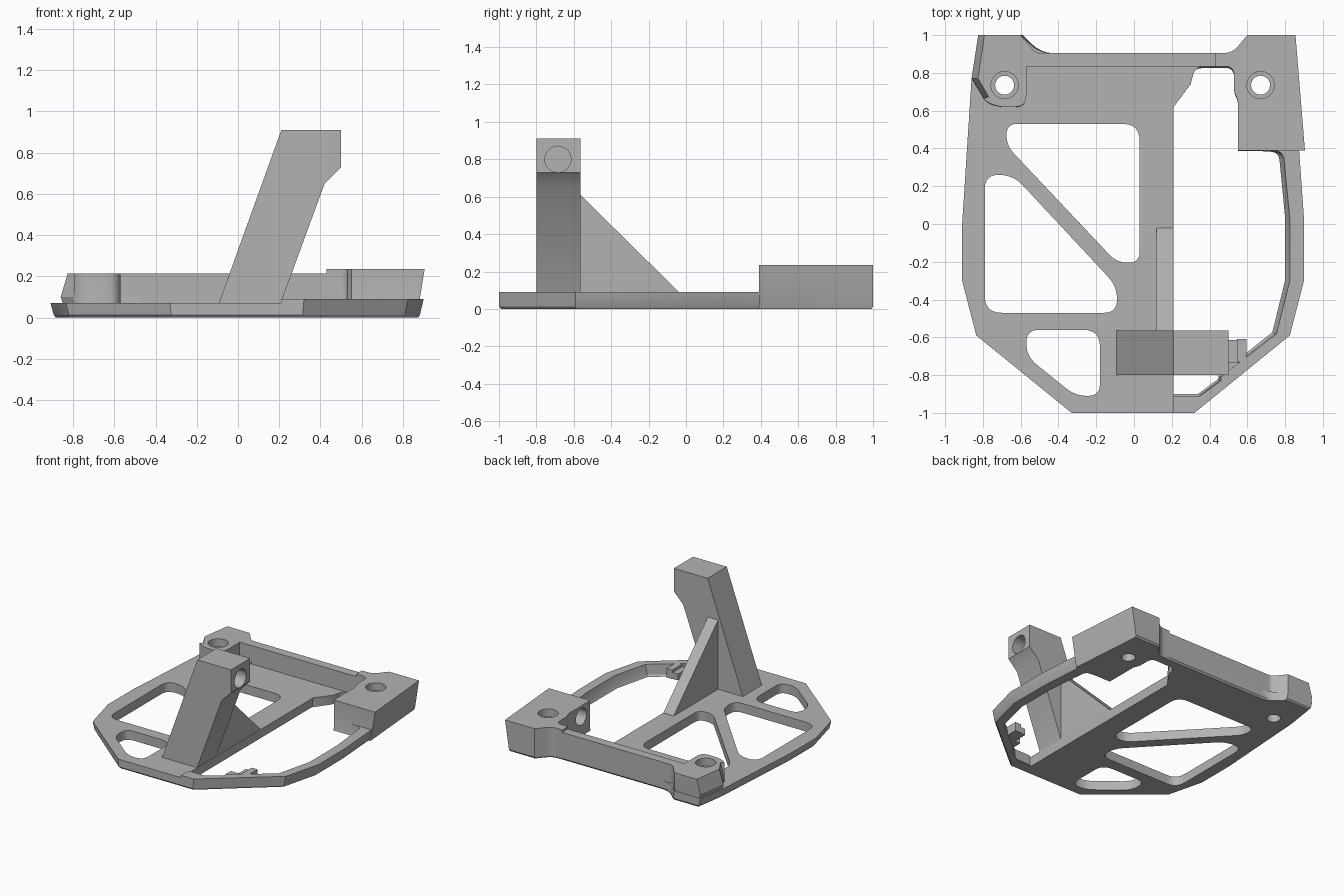
import bpy, bmesh, math
from mathutils import Vector, Matrix

if "Cube" in bpy.data.objects:
    bpy.data.objects.remove(bpy.data.objects["Cube"], do_unlink=True)

grey = bpy.data.materials.new("plain grey")
grey.use_nodes = True
grey.diffuse_color = (0.45, 0.45, 0.45, 1)
grey.node_tree.nodes["Principled BSDF"].inputs["Base Color"].default_value = grey.diffuse_color


def rounded(points, radius=0.0, steps=6):
    """Round the corners of a polygon; a third value on a point overrides the radius."""
    out = []
    for i, p in enumerate(points):
        r = p[2] if len(p) > 2 else radius
        c = Vector(p[:2])
        a = Vector(points[i - 1][:2]) - c
        b = Vector(points[(i + 1) % len(points)][:2]) - c
        if r == 0:
            out.append(c)
            continue
        r = min(r, a.length * 0.49, b.length * 0.49)
        start, end = c + a.normalized() * r, c + b.normalized() * r
        for k in range(steps + 1):
            t = k / steps
            out.append(start * (1 - t) ** 2 + c * 2 * t * (1 - t) + end * t * t)
    return out


def finish(name, bm):
    bmesh.ops.recalc_face_normals(bm, faces=bm.faces)
    mesh = bpy.data.meshes.new(name)
    bm.to_mesh(mesh)
    bm.free()
    mesh.materials.append(grey)
    obj = bpy.data.objects.new(name, mesh)
    bpy.context.scene.collection.objects.link(obj)
    return obj


def prism(name, points, levels, beyond=0.0):
    """Stack an outline at (z, x scale, y scale); points nearer than 'beyond' keep their x."""
    bm = bmesh.new()
    rings = []
    for z, sx, sy in levels:
        rings.append([bm.verts.new((p[0] * (sx if abs(p[0]) > beyond else 1), p[1] * sy, z))
                      for p in points])
    bm.faces.new(rings[0])
    bm.faces.new(rings[-1])
    n = len(points)
    for low, high in zip(rings, rings[1:]):
        for i in range(n):
            j = (i + 1) % n
            bm.faces.new((low[i], low[j], high[j], high[i]))
    return finish(name, bm)


def straight(name, points, z0, z1):
    return prism(name, points, [(z0, 1, 1), (z1, 1, 1)])


def box(name, x0, x1, y0, y1, z0, z1):
    return straight(name, [(x0, y0), (x1, y0), (x1, y1), (x0, y1)], z0, z1)


def cylinder(name, centre, radius, depth, axis="Z"):
    bm = bmesh.new()
    turn = Matrix.Rotation(math.pi / 2, 4, "Y") if axis == "X" else Matrix()
    bmesh.ops.create_cone(bm, cap_ends=True, segments=40, radius1=radius, radius2=radius,
                          depth=depth, matrix=Matrix.Translation(centre) @ turn)
    return finish(name, bm)


def cut(obj, cutters):
    for c in cutters:
        mod = obj.modifiers.new("cut", "BOOLEAN")
        mod.operation, mod.solver, mod.object = "DIFFERENCE", "EXACT", c
    bpy.context.view_layer.update()
    result = obj.evaluated_get(bpy.context.evaluated_depsgraph_get())
    mesh = bpy.data.meshes.new_from_object(result)
    obj.modifiers.clear()
    obj.data = mesh
    for c in cutters:
        bpy.data.objects.remove(c, do_unlink=True)


def screw_cutters(x, top):
    y = 0.735
    return [cylinder("bore", (x, y, 0.1), 0.05, 0.6),
            cylinder("counterbore", (x, y, top), 0.072, 0.12)]


LEFT_HOLE, RIGHT_HOLE = -0.685, 0.67

# Main plate with its three lightening windows
plate = prism("base_plate", rounded([
    (-0.33, -1), (0.21, -1), (0.21, 0.62), (0.3, 0.74), (0.325, 0.835, 0.05), (0.45, 0.835),
    (0.45, 0.905), (-0.5, 0.905, 0.07), (-0.6, 1), (-0.825, 1), (-0.86, 0.77),
    (-0.91, 0.0), (-0.91, -0.3), (-0.835, -0.59)]),
    [(0, 0.97, 0.988), (0.013, 0.982, 1), (0.072, 1, 1)])
windows = [
    [(-0.675, 0.53), (-0.675, 0.415), (-0.09, -0.205), (0.03, -0.205), (0.03, 0.53)],
    [(-0.79, 0.26), (-0.64, 0.26), (-0.09, -0.33), (-0.09, -0.47), (-0.79, -0.47)],
    [(-0.57, -0.56), (-0.18, -0.56), (-0.18, -0.91), (-0.31, -0.91), (-0.57, -0.70)],
]
cut(plate, [straight("window", rounded(w, 0.09), -0.1, 0.2) for w in windows]
    + [cylinder("bore", (LEFT_HOLE, 0.735, 0), 0.05, 0.6)])

# Slim side rail
prism("side_rail", rounded([
    (0.21, -1), (0.32, -1), (0.825, -0.59), (0.9, -0.3), (0.9, 0.03), (0.87, 0.45),
    (0.7, 0.45), (0.7, 0.39), (0.79, 0.385, 0.06), (0.825, 0.03), (0.825, -0.3),
    (0.755, -0.58), (0.46, -0.81), (0.46, -0.83), (0.35, -0.91), (0.21, -0.91)]),
    [(0, 0.97, 0.988), (0.013, 0.98, 1), (0.09, 1, 1)])

# Back wall between the mounting blocks
box("back_wall", -0.6, 0.44, 0.835, 0.905, 0.02, 0.215)

# Mounting blocks
left_block = prism("left_mounting_block", rounded([
    (-0.47, 0.835), (-0.47, 0.905), (-0.52, 0.905, 0.06), (-0.6, 1), (-0.825, 1), (-0.86, 0.77),
    (-0.78, 0.64, 0.08), (-0.70, 0.62), (-0.57, 0.62, 0.1), (-0.57, 0.835)]),
    [(0, 0.96, 0.99), (0.1, 1, 1), (0.215, 0.96, 1)], 0.8)
cut(left_block, screw_cutters(LEFT_HOLE, 0.215))

right_block = prism("right_mounting_block", rounded([
    (0.43, 0.835), (0.43, 0.905), (0.52, 0.905, 0.07), (0.6, 1), (0.855, 1), (0.905, 0.39),
    (0.55, 0.39), (0.55, 0.66, 0.04), (0.53, 0.7, 0.04), (0.53, 0.835, 0.06)]),
    [(0, 0.955, 0.99), (0.013, 0.96, 1), (0.235, 1, 1)], 0.8)
cut(right_block, screw_cutters(RIGHT_HOLE, 0.235)
    + [cylinder("pivot_bore", (0.56, 0.5, 0.15), 0.065, 0.2, "X")])

# Leaning tower: a front profile extruded along y, with a blind pivot hole
tower = straight("tower", [(-0.1, -0.05), (0.2, -0.05), (0.42, -0.65), (0.5, -0.73),
                           (0.5, -0.91), (0.21, -0.91)], -0.8, -0.565)
tower.data.transform(Matrix.Rotation(-math.pi / 2, 4, "X"))
for v in tower.data.vertices:
    v.co.y, v.co.z = -abs(v.co.y), abs(v.co.z)
bm = bmesh.new()
bm.from_mesh(tower.data)
bmesh.ops.recalc_face_normals(bm, faces=bm.faces)
bm.to_mesh(tower.data)
bm.free()
cut(tower, [cylinder("pivot_hole", (0.45, -0.685, 0.8), 0.07, 0.3, "X")])

# Triangular gusset behind the tower
bm = bmesh.new()
sides = [[bm.verts.new((x, y, z)) for y, z in
          [(-0.6, 0.05), (-0.02, 0.05), (-0.02, 0.073), (-0.565, 0.61), (-0.6, 0.61)]]
         for x in (0.12, 0.208)]
for s in sides:
    bm.faces.new(s)
for i in range(5):
    j = (i + 1) % 5
    bm.faces.new((sides[0][i], sides[0][j], sides[1][j], sides[1][i]))
finish("gusset", bm)

# Small stepped clip on the inside of the rail
box("clip_arm", 0.45, 0.55, -0.8, -0.73, 0.02, 0.085)
box("clip_bar", 0.5, 0.55, -0.735, -0.615, 0.02, 0.07)
box("clip_tooth", 0.545, 0.595, -0.73, -0.61, 0.02, 0.09)

# Smooth curved walls, keep the edges crisp
for obj in bpy.context.scene.objects:
    obj.select_set(obj.type == "MESH")
bpy.context.view_layer.objects.active = plate
bpy.ops.object.shade_smooth_by_angle(angle=math.radians(25))
